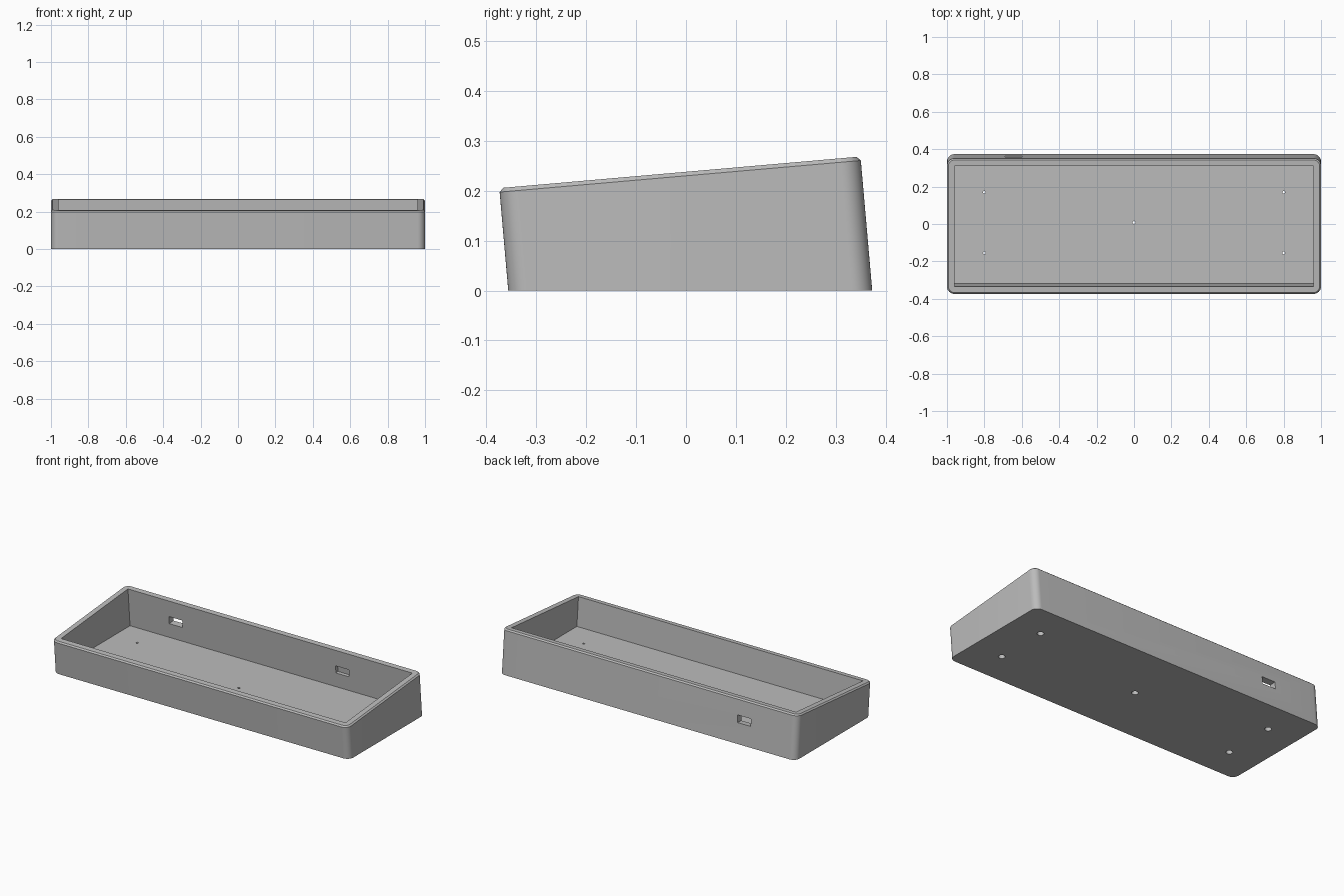
import bpy, bmesh, math
from mathutils import Matrix, Vector

if "Cube" in bpy.data.objects:
    bpy.data.objects.remove(bpy.data.objects["Cube"], do_unlink=True)

TILT = math.radians(5)
HEIGHT = 0.238          # case height along the tilted axis
HALF_X, HALF_Y = 1.0, 0.3635
WALL, FLOOR = 0.04, 0.033
CENTRE_Y = 0.0085
FRAME = Matrix.Translation((0, CENTRE_Y, 0)) @ Matrix.Rotation(TILT, 4, 'X')

grey = bpy.data.materials.new("case grey")
grey.use_nodes = True
colour = (0.5, 0.5, 0.5, 1)
grey.diffuse_color = colour
grey.node_tree.nodes["Principled BSDF"].inputs["Base Color"].default_value = colour


def make_object(name, bm):
    bmesh.ops.recalc_face_normals(bm, faces=bm.faces)
    mesh = bpy.data.meshes.new(name)
    bm.to_mesh(mesh)
    bm.free()
    mesh.materials.append(grey)
    obj = bpy.data.objects.new(name, mesh)
    bpy.context.collection.objects.link(obj)
    return obj


def add_box(low, high):
    bm = bmesh.new()
    low, high = Vector(low), Vector(high)
    bmesh.ops.create_cube(bm, size=1)
    bmesh.ops.scale(bm, vec=high - low, verts=bm.verts)
    bmesh.ops.translate(bm, vec=(low + high) / 2, verts=bm.verts)
    return bm


def tilt_and_trim(bm, level):
    """Lean the block back and slice it flat at the given height."""
    bmesh.ops.transform(bm, matrix=FRAME, verts=bm.verts)
    bmesh.ops.bisect_plane(bm, geom=bm.verts[:] + bm.edges[:] + bm.faces[:],
                           plane_co=(0, 0, level), plane_no=(0, 0, 1), clear_inner=True)
    rim = [e for e in bm.edges if e.is_boundary]
    bmesh.ops.edgeloop_fill(bm, edges=rim)


def cut(target, cutter):
    cutter.hide_render = True
    mod = target.modifiers.new("cut", 'BOOLEAN')
    mod.operation, mod.solver, mod.object = 'DIFFERENCE', 'EXACT', cutter
    bpy.context.view_layer.objects.active = target
    bpy.ops.object.modifier_apply(modifier=mod.name)
    bpy.data.objects.remove(cutter, do_unlink=True)


# Outer shell: rounded upright corners, chamfered rim, flat underside
bm = add_box((-HALF_X, -HALF_Y, -0.15), (HALF_X, HALF_Y, HEIGHT))
upright = [e for e in bm.edges if abs(e.verts[0].co.z - e.verts[1].co.z) > 0.1]
bmesh.ops.bevel(bm, geom=upright, offset=0.04, segments=10, profile=0.5, affect='EDGES')
rim = [e for e in bm.edges if all(v.co.z > HEIGHT - 0.001 for v in e.verts)]
bmesh.ops.bevel(bm, geom=rim, offset=0.008, segments=1, affect='EDGES')
tilt_and_trim(bm, 0)
case = make_object("case", bm)

# Open interior with a level floor
bm = add_box((WALL - HALF_X, WALL - HALF_Y, -0.15),
             (HALF_X - WALL, HALF_Y - WALL, HEIGHT + 0.1))
tilt_and_trim(bm, FLOOR)
cut(case, make_object("cavity_cutter", bm))

# Cable port through the back wall and blind pocket inside it
inner = HALF_Y - WALL
for name, x, y0, y1 in (("port_cutter", -0.645, inner - 0.02, HALF_Y + 0.03),
                        ("pocket_cutter", 0.48, inner - 0.02, inner + 0.02)):
    bm = add_box((x - 0.045, y0, 0.093), (x + 0.045, y1, 0.138))
    bmesh.ops.transform(bm, matrix=FRAME, verts=bm.verts)
    cut(case, make_object(name, bm))

# Screw holes: wide bore below, narrow hole through the floor
spots = [(x, y) for x in (-0.8, 0.8) for y in (-0.155, 0.17)] + [(0, 0.008)]
for x, y in spots:
    for radius, top in ((0.019, 0.022), (0.007, 0.06)):
        bm = bmesh.new()
        bmesh.ops.create_cone(bm, cap_ends=True, segments=20, radius1=radius, radius2=radius,
                              depth=top + 0.03,
                              matrix=Matrix.Translation((x, y, (top - 0.03) / 2)))
        cut(case, make_object("screw_cutter", bm))

# Smooth the rounded corners, keep the edges crisp
bpy.ops.object.select_all(action='DESELECT')
case.select_set(True)
bpy.context.view_layer.objects.active = case
bpy.ops.object.shade_smooth_by_angle(angle=math.radians(30))
